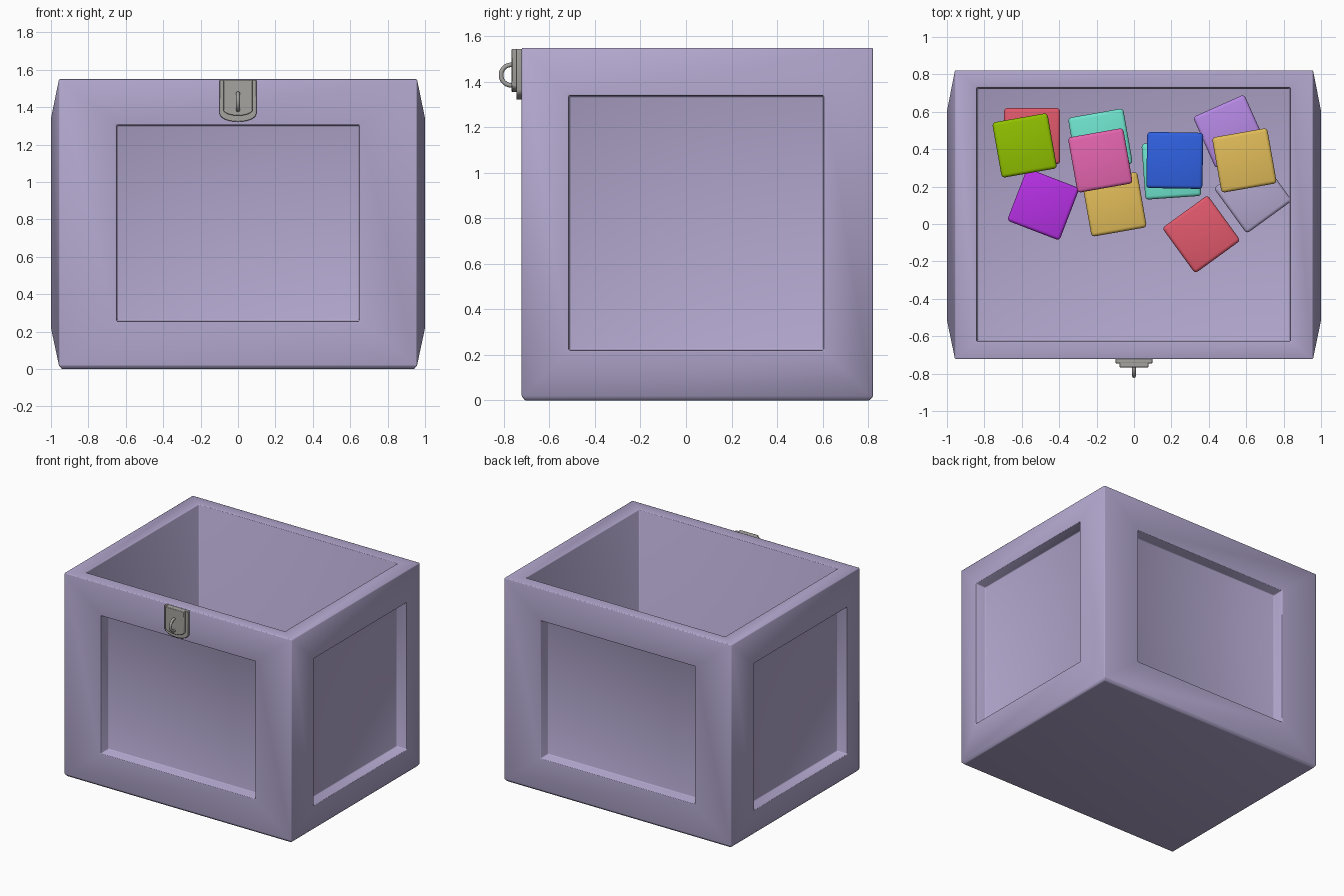
import bpy, bmesh, math
from mathutils import Matrix

if "Cube" in bpy.data.objects:
    bpy.data.objects.remove(bpy.data.objects["Cube"])


def material(name, rgb):
    m = bpy.data.materials.new(name)
    m.use_nodes = True
    m.diffuse_color = (*rgb, 1)
    m.node_tree.nodes["Principled BSDF"].inputs["Base Color"].default_value = (*rgb, 1)
    return m


MAT = {n: material(n, c) for n, c in {
    "lilac": (0.45, 0.39, 0.62), "metal grey": (0.38, 0.37, 0.35),
    "red": (0.75, 0.1, 0.15), "lime": (0.28, 0.53, 0.0),
    "pink": (0.78, 0.13, 0.43), "teal": (0.16, 0.78, 0.62),
    "purple": (0.47, 0.03, 0.78), "gold": (0.75, 0.5, 0.1),
    "blue": (0.03, 0.12, 0.76), "violet": (0.47, 0.25, 0.78)}.items()}


def finish(name, bm, mat, angle, bevel, segments=2):
    mesh = bpy.data.meshes.new(name)
    bmesh.ops.recalc_face_normals(bm, faces=bm.faces)
    bm.to_mesh(mesh)
    bm.free()
    ob = bpy.data.objects.new(name, mesh)
    bpy.context.collection.objects.link(ob)
    mesh.materials.append(MAT[mat])
    bpy.ops.object.select_all(action="DESELECT")
    ob.select_set(True)
    bpy.context.view_layer.objects.active = ob
    bpy.ops.object.shade_smooth_by_angle(angle=math.radians(angle))
    mod = ob.modifiers.new("soft_edges", "BEVEL")
    mod.width, mod.segments, mod.limit_method = bevel, segments, "ANGLE"
    return ob


def inset_to(bm, face, axis, level, lo, hi):
    """Inset a face, then place its inner loop on a rectangle at a level."""
    bmesh.ops.inset_individual(bm, faces=[face], thickness=0.002)
    mid = face.calc_center_median()
    a, b = [i for i in range(3) if i != axis]
    for v in face.verts:
        v.co[a] = lo[0] if v.co[a] < mid[a] else hi[0]
        v.co[b] = lo[1] if v.co[b] < mid[b] else hi[1]
        v.co[axis] = level


def shrink(lo, hi, d):
    return [c + d for c in lo], [c - d for c in hi]


# Open box with bulged sides and a sunken panel in each wall
X, Y0, Y1, TOP, FLOOR = 0.957, -0.722, 0.822, 1.55, 0.1
bm = bmesh.new()
bmesh.ops.create_cube(bm, size=1)
for v in bm.verts:
    v.co = (math.copysign(X, v.co.x), Y0 if v.co.y < 0 else Y1,
            0.018 if v.co.z < 0 else TOP)
for f in list(bm.faces):
    f.normal_update()
    n = f.normal.copy()
    if abs(n.x) > 0.5:
        s = math.copysign(1, n.x)
        lo, hi = (-0.515, 0.22), (0.605, 1.34)
        inset_to(bm, f, 0, s, lo, hi)
        inset_to(bm, f, 0, s * 0.915, *shrink(lo, hi, 0.004))
    elif abs(n.y) > 0.5:
        lo, hi = (-0.65, 0.255), (0.65, 1.305)
        y, s = (Y0, 1) if n.y < 0 else (Y1, -1)
        inset_to(bm, f, 1, y, lo, hi)
        inset_to(bm, f, 1, y + s * 0.085, *shrink(lo, hi, 0.004))
    elif n.z > 0:
        lo, hi = (-0.84, -0.628), (0.835, 0.73)
        inset_to(bm, f, 2, TOP, lo, hi)
        inset_to(bm, f, 2, FLOOR, *shrink(lo, hi, 0.004))
    else:
        inset_to(bm, f, 2, 0, *shrink((-X, Y0), (X, Y1), 0.015))
finish("box", bm, "lilac", 180, 0.006)


# Clasp plates with a curved lower edge, stacked outward
def plate(name, half, top, shoulder, bottom, back, front):
    bm = bmesh.new()
    pts = [(-half, top)]
    for i in range(13):
        t = math.pi * (1 + i / 12)
        pts.append((half * math.cos(t), shoulder + (shoulder - bottom) * math.sin(t)))
    pts.append((half, top))
    face = bm.faces.new([bm.verts.new((x, back, z)) for x, z in pts])
    ext = bmesh.ops.extrude_face_region(bm, geom=[face])["geom"]
    bmesh.ops.translate(bm, vec=(0, front - back, 0),
                        verts=[g for g in ext if isinstance(g, bmesh.types.BMVert)])
    finish(name, bm, "metal grey", 30, 0.004)


plate("clasp_back", 0.098, 1.545, 1.365, 1.322, -0.72, -0.745)
plate("clasp_front", 0.078, 1.545, 1.385, 1.355, -0.74, -0.766)

# Clasp ring, standing out from the plate
bpy.ops.mesh.primitive_torus_add(major_radius=0.045, minor_radius=0.01,
                                 major_segments=32, minor_segments=12,
                                 location=(0, -0.768, 1.43), rotation=(0, math.pi / 2, 0))
ring = bpy.context.object
ring.name = "clasp_ring"
ring.data.materials.append(MAT["metal grey"])
bpy.ops.object.shade_smooth()

# Toy blocks piled on the floor: colour, x, y, turn, layer
SIZE = 0.3
BLOCKS = [("red", -0.545, 0.47, 0, 0), ("lime", -0.585, 0.42, 10, 1),
          ("teal", -0.18, 0.445, 10, 0), ("pink", -0.18, 0.34, 10, 1),
          ("gold", -0.105, 0.105, 10, 0), ("purple", -0.485, 0.105, -21, 0),
          ("teal", 0.2, 0.29, 4, 0), ("blue", 0.218, 0.34, -1, 1),
          ("violet", 0.513, 0.495, 24, 0), ("gold", 0.59, 0.34, 10, 1),
          ("lilac", 0.636, 0.158, 36, 0), ("red", 0.36, -0.055, 36, 0)]
for i, (col, x, y, turn, layer) in enumerate(BLOCKS):
    bm = bmesh.new()
    bmesh.ops.create_cube(bm, size=SIZE)
    ob = finish(f"{col}_block_{i + 1}", bm, col, 180, 0.018, 3)
    ob.matrix_world = (Matrix.Translation((x, y, FLOOR + SIZE * (layer + 0.5)))
                       @ Matrix.Rotation(math.radians(turn), 4, "Z"))
